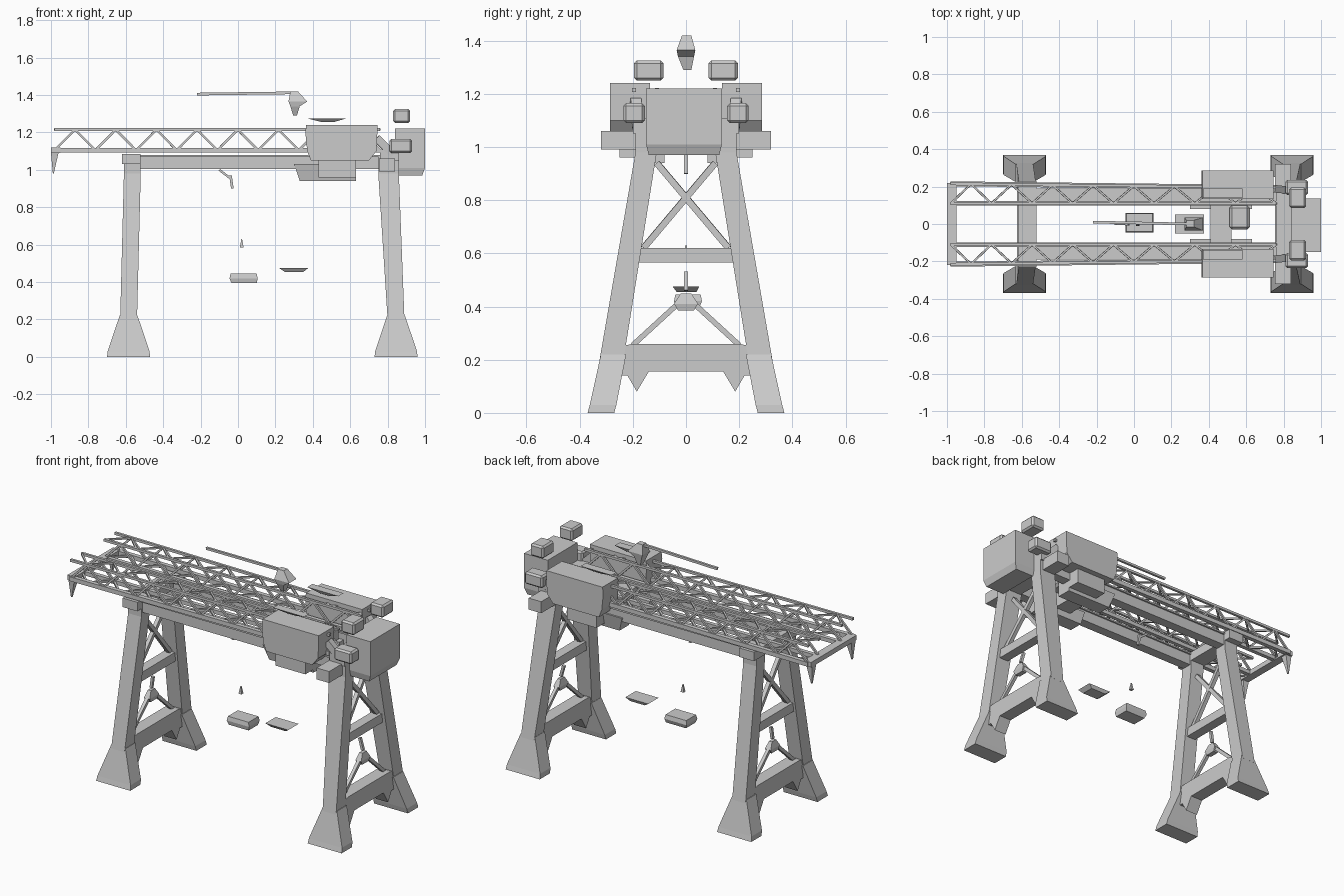
import bpy, bmesh
from mathutils import Vector

if "Cube" in bpy.data.objects:
    bpy.data.objects.remove(bpy.data.objects["Cube"])


def finish(name, bm):
    bmesh.ops.recalc_face_normals(bm, faces=bm.faces[:])
    me = bpy.data.meshes.new(name)
    bm.to_mesh(me)
    bm.free()
    ob = bpy.data.objects.new(name, me)
    bpy.context.collection.objects.link(ob)
    return ob


def add_rings(bm, rings):
    rs = [[bm.verts.new(p) for p in r] for r in rings]
    n = len(rs[0])
    for a, b in zip(rs, rs[1:]):
        for i in range(n):
            bm.faces.new((a[i], a[(i + 1) % n], b[(i + 1) % n], b[i]))
    bm.faces.new(rs[0][::-1])
    bm.faces.new(rs[-1])


def loft(name, *secs):
    """Stack of horizontal rectangles (x0, x1, y0, y1, z)."""
    bm = bmesh.new()
    add_rings(bm, [[(a, c, z), (b, c, z), (b, d, z), (a, d, z)] for a, b, c, d, z in secs])
    return finish(name, bm)


def box(name, x0, x1, y0, y1, z0, z1, bevel=0.0):
    ob = loft(name, (x0, x1, y0, y1, z0), (x0, x1, y0, y1, z1))
    if bevel:
        m = ob.modifiers.new("Bevel", "BEVEL")
        m.width, m.segments = bevel, 1
    return ob


def bars(name, segs):
    """Square bars (p, q, width) merged into one object."""
    bm = bmesh.new()
    for p, q, w in segs:
        p, q = Vector(p), Vector(q)
        d = (q - p).normalized()
        up = Vector((0, 0, 1)) if abs(d.z) < 0.9 else Vector((1, 0, 0))
        s = d.cross(up).normalized()
        u = s.cross(d)
        h = w / 2
        add_rings(bm, [[c + s * i * h + u * j * h for i, j in ((-1, -1), (1, -1), (1, 1), (-1, 1))]
                       for c in (p, q)])
    return finish(name, bm)


def slab_x(name, x0, x1, prof):
    """Profile in y/z extruded along x."""
    bm = bmesh.new()
    add_rings(bm, [[(x, y, z) for y, z in prof] for x in (x0, x1)])
    return finish(name, bm)


def mirrored(s, a, b):
    return sorted((s * a, s * b))


# Leg frames: (label, leg x range at bottom, leg x range at top)
for label, (b0, b1), (t0, t1) in (("left", (-0.63, -0.54), (-0.61, -0.52)),
                                  ("right", (0.80, 0.89), (0.75, 0.86))):
    mid = (b0 + b1) / 2
    top = (t0 + t1) / 2
    for s, side in ((-1, "front"), (1, "back")):
        # Leaning leg and flared foot
        loft(f"{side}_{label}_leg", (b0, b1, *mirrored(s, 0.235, 0.325), 0.2),
             (t0, t1, *mirrored(s, 0.11, 0.19), 0.98), (t0, t1, *mirrored(s, 0.11, 0.19), 1.08))
        loft(f"{side}_{label}_foot", (mid - 0.115, mid + 0.115, *mirrored(s, 0.27, 0.37), 0),
             (mid - 0.112, mid + 0.112, *mirrored(s, 0.262, 0.362), 0.03),
             (mid - 0.048, mid + 0.048, *mirrored(s, 0.225, 0.32), 0.22))
    # Arched lower sill
    half = [(0.20, 0.26), (0.245, 0.25), (0.255, 0.14), (0.22, 0.14), (0.185, 0.08), (0.14, 0.155)]
    slab_x(f"{label}_lower_sill", mid - 0.04, mid + 0.04,
           half + [(-y, z) for y, z in half[::-1]])
    # Middle tie beam
    m2 = mid * 0.5 + top * 0.5
    slab_x(f"{label}_tie_beam", m2 - 0.03, m2 + 0.03,
           [(-0.19, 0.565), (0.19, 0.565), (0.175, 0.62), (-0.175, 0.62)])
    # Cross bracing, lower struts and their node
    bars(f"{label}_bracing",
         [((m2, s * 0.16, 0.62), (top, -s * 0.11, 0.94), 0.024) for s in (-1, 1)] +
         [((mid, s * 0.20, 0.255), (mid, s * 0.02, 0.42), 0.02) for s in (-1, 1)] +
         [((mid, 0, 0.46), (m2, 0, 0.53), 0.016)])
    loft(f"{label}_brace_node", (mid - 0.015, mid + 0.015, -0.03, 0.03, 0.385),
         (mid - 0.02, mid + 0.02, -0.045, 0.045, 0.41), (mid - 0.01, mid + 0.01, -0.02, 0.02, 0.45))

# Portal heads across the leg tops
box("left_head_beam", -0.62, -0.52, -0.23, 0.23, 1.03, 1.085)
box("right_head_beam", 0.755, 0.84, -0.32, 0.32, 0.99, 1.06)
box("right_upper_head", 0.76, 0.86, -0.20, 0.20, 1.05, 1.11)

# Main girders and lattice trusses
N = 16
X0, X1 = -0.98, 0.76
for s, side in ((-1, "front"), (1, "back")):
    box(f"{side}_girder", -0.57, 0.80, *mirrored(s, 0.12, 0.18), 1.005, 1.07)
    box(f"{side}_rail", -0.52, 0.76, *mirrored(s, 0.11, 0.19), 1.07, 1.08)
    yi, yb_out, zb, zt = s * 0.11, 0.195, 1.105, 1.215

    def yo(x):
        # Outer chord flares slightly toward the free end
        return s * (0.195 + 0.02 * (X1 - x) / (X1 - X0))

    segs = [((X0, yi, zb), (X1, yi, zb), 0.024), ((X0, yi, zt), (X1, yi, zt), 0.015),
            ((X0, yo(X0), zb), (X1, yo(X1), zb), 0.026), ((X0, yo(X0), zt), (X1, yo(X1), zt), 0.015)]
    step = (X1 - X0) / N
    for i in range(N):
        xa, xb = X0 + i * step, X0 + (i + 1) * step
        lo, hi = (zb, zt) if i % 2 == 0 else (zt, zb)
        ya, yb = (yi, yo(xb)) if i % 2 == 0 else (yo(xa), yi)
        segs += [((xa, yi, lo), (xb, yi, hi), 0.012), ((xa, yo(xa), lo), (xb, yo(xb), hi), 0.012),
                 ((xa, ya, zt), (xb, yb, zt), 0.010), ((xa, ya, zb), (xb, yb, zb), 0.012)]
    bars(f"{side}_truss", segs)
    # Machinery house with its overhanging top and lower box
    ya, yb = mirrored(s, 0.135, 0.285)
    loft(f"{side}_machine_house", (0.39, 0.70, ya, yb, 1.05), (0.37, 0.74, ya, yb, 1.10),
         (0.36, 0.745, ya, yb, 1.20), (0.365, 0.745, ya, yb, 1.24))
    box(f"{side}_machine_base", 0.43, 0.63, *mirrored(s, 0.15, 0.25), 0.96, 1.06)
    loft(f"{side}_trolley_carriage", (0.33, 0.63, *mirrored(s, 0.08, 0.17), 0.94),
         (0.30, 0.63, *mirrored(s, 0.08, 0.19), 1.03))
    # Equipment boxes around the right leg head
    box(f"{side}_motor_box", 0.83, 0.92, *mirrored(s, 0.085, 0.195), 1.25, 1.325, 0.01)
    box(f"{side}_gear_box", 0.81, 0.93, *mirrored(s, 0.155, 0.235), 1.09, 1.165, 0.01)
    bars(f"{side}_gear_stay", [((0.74, s * 0.19, 1.17), (0.83, s * 0.18, 1.08), 0.04)])
    loft(f"{side}_roof_vent", (0.45, 0.51, *mirrored(s, 0.15, 0.17), 1.255),
         (0.37, 0.58, *mirrored(s, 0.14, 0.19), 1.275))

# Left end beam with hanging bracket
box("end_beam", -1.0, -0.95, -0.22, 0.22, 1.09, 1.12)
for s, side in ((-1, "front"), (1, "back")):
    loft(f"{side}_end_bracket", (-0.99, -0.985, *mirrored(s, 0.19, 0.20), 0.98),
         (-1.0, -0.96, *mirrored(s, 0.17, 0.21), 1.09))

# Operator cabin on the right end
loft("cabin", (0.86, 0.985, -0.14, 0.125, 0.97), (0.84, 1.0, -0.15, 0.135, 1.01),
     (0.84, 1.0, -0.15, 0.135, 1.22))

# Trolley between the girders
box("trolley_crossbeam", 0.41, 0.52, -0.14, 0.14, 0.98, 1.08)
box("trolley_winch", 0.51, 0.62, -0.03, 0.10, 1.03, 1.12, 0.015)

# Upper cable boom and its sheave head
bars("cable_boom", [((-0.22, 0.01, 1.405), (0.31, 0, 1.412), 0.014)])
loft("sheave_head", (0.295, 0.315, -0.01, 0.02, 1.29), (0.28, 0.33, -0.03, 0.03, 1.34),
     (0.27, 0.37, -0.035, 0.035, 1.365), (0.28, 0.32, -0.015, 0.02, 1.42))

# Hook block, spreader plate and hoist fragments
loft("hook_block", (-0.035, 0.10, -0.04, 0.05, 0.395), (-0.045, 0.105, -0.045, 0.06, 0.42),
     (-0.04, 0.10, -0.04, 0.055, 0.445))
loft("spreader_plate", (0.25, 0.35, -0.035, 0.04, 0.455), (0.22, 0.375, -0.05, 0.05, 0.475))
loft("hoist_pin", (0.01, 0.03, -0.01, 0.01, 0.585), (0.018, 0.022, -0.003, 0.003, 0.63))
bars("hoist_link", [((-0.10, 0, 1.0), (-0.035, 0, 0.95), 0.012), ((-0.04, 0, 0.97), (-0.03, 0, 0.9), 0.014)])
